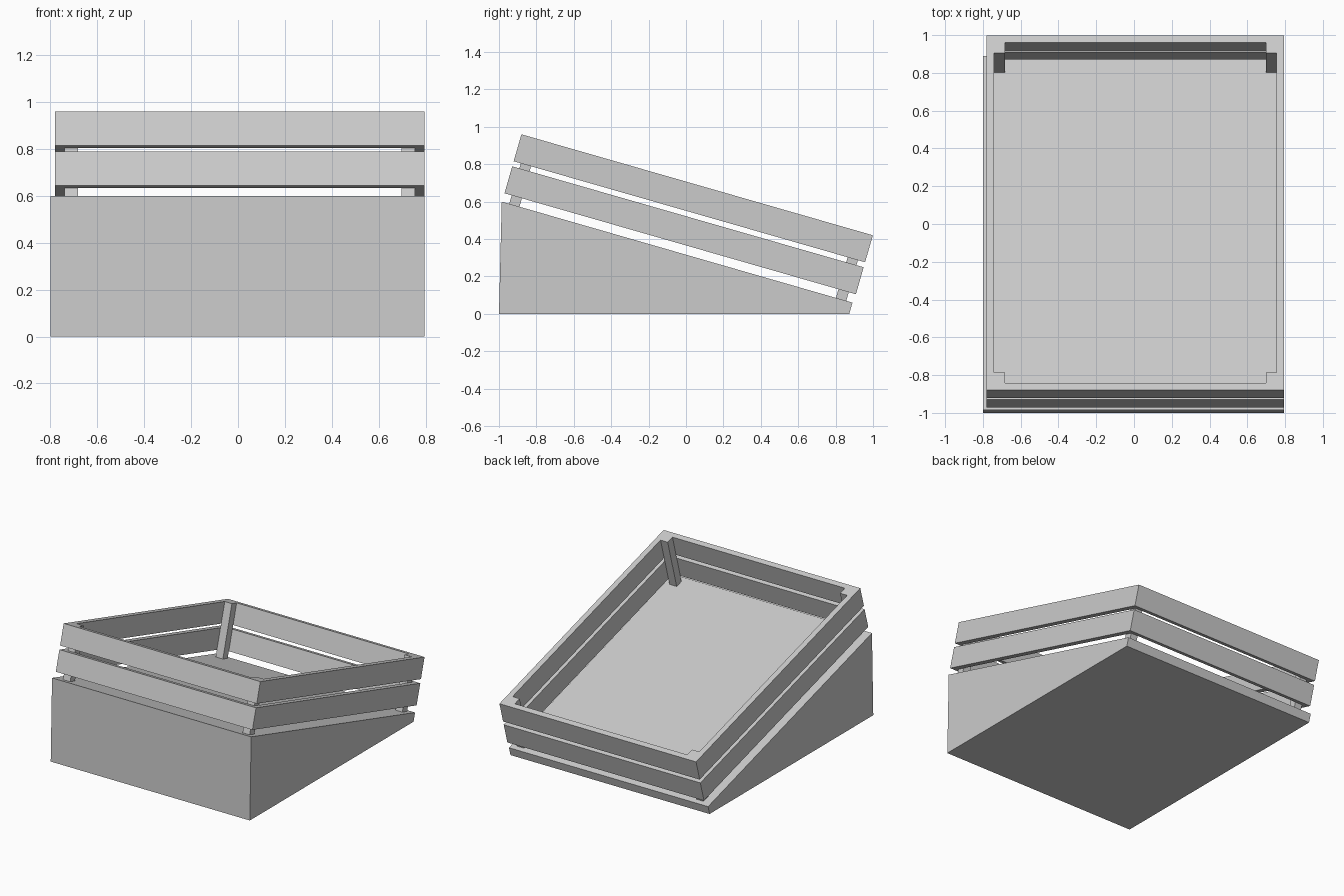
import bpy, bmesh
from math import radians
from mathutils import Matrix

if "Cube" in bpy.data.objects:
    bpy.data.objects.remove(bpy.data.objects["Cube"])

TILT = radians(-16.03)
# Tilted frame: origin at the top front edge of the crate
FRAME = Matrix.Translation((0, -0.88, 0.96)) @ Matrix.Rotation(TILT, 4, 'X')
X0, X1 = -0.78, 0.795      # crate width
LENGTH, T = 1.955, 0.04    # crate length, board thickness
BASE_Z = -0.375            # base surface below the rim


def finish(name, bm):
    bmesh.ops.recalc_face_normals(bm, faces=bm.faces)
    mesh = bpy.data.meshes.new(name)
    bm.to_mesh(mesh)
    bm.free()
    obj = bpy.data.objects.new(name, mesh)
    bpy.context.collection.objects.link(obj)
    return obj


def box(name, x, y, z):
    """Box in the tilted frame from (min, max) ranges."""
    bm = bmesh.new()
    bmesh.ops.create_cube(bm, size=1)
    for v in bm.verts:
        v.co = [r[0] if c < 0 else r[1] for c, r in zip(v.co, (x, y, z))]
    finish(name, bm).matrix_world = FRAME


# Wedge base, extruded side profile
bm = bmesh.new()
profile = [(-1.0, 0), (0.873, 0), (0.89, 0.06), (-0.985, 0.6)]
face = bm.faces.new([bm.verts.new((-0.8, y, z)) for y, z in profile])
ext = bmesh.ops.extrude_face_region(bm, geom=[face])
bmesh.ops.translate(bm, vec=(1.595, 0, 0),
                    verts=[g for g in ext["geom"] if isinstance(g, bmesh.types.BMVert)])
finish("wedge_base", bm)

# Two rings of slats
for level, top in (("upper", 0.0), ("lower", -0.178)):
    z = (top - 0.15, top)
    box(level + "_front_slat", (X0, X1), (0, T), z)
    box(level + "_back_slat", (X0, X1), (LENGTH - T, LENGTH), z)
    box(level + "_left_slat", (X0, X0 + T), (T, LENGTH - T), z)
    box(level + "_right_slat", (X1 - T, X1), (T, LENGTH - T), z)

# Corner posts
P = 0.057
for side, x in (("left", X0 + T), ("right", X1 - T - P)):
    for end, y in (("front", T), ("back", LENGTH - T - P)):
        box(f"{end}_{side}_post", (x, x + P), (y, y + P), (BASE_Z - 0.002, 0))
